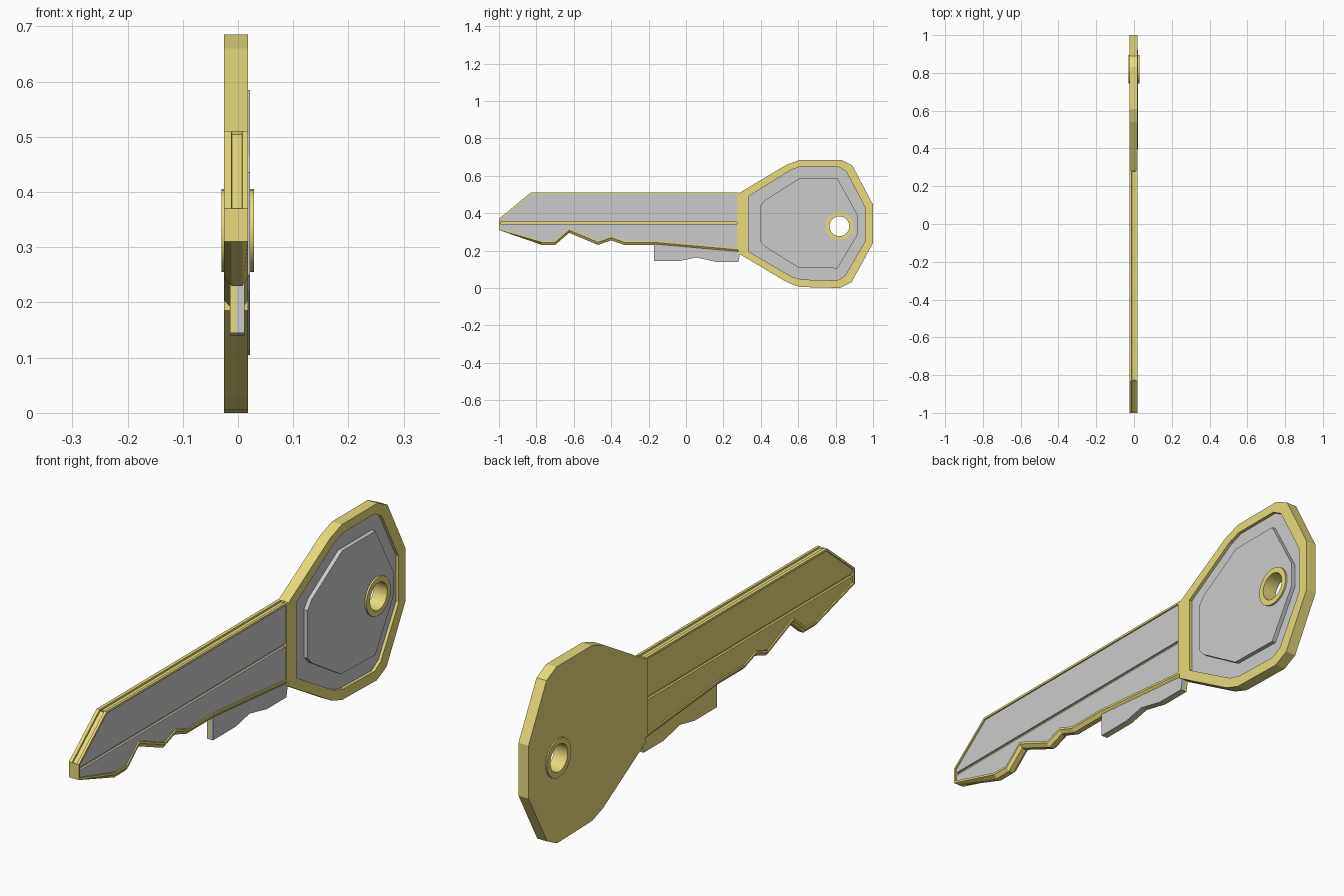
import bpy, bmesh, math
from mathutils import Vector

if "Cube" in bpy.data.objects:
    bpy.data.objects.remove(bpy.data.objects["Cube"])

brass = bpy.data.materials.new("brass")
brass.diffuse_color = (0.8, 0.7, 0.2, 1)
brass.use_nodes = True
brass.node_tree.nodes["Principled BSDF"].inputs["Base Color"].default_value = brass.diffuse_color


def loft(name, loops, mat=None, closed=False, slots=()):
    """Join (x, outline) loops along x; slots = (loop, edge) quads to sink."""
    bm = bmesh.new()
    rows = [[bm.verts.new((x, y, z)) for y, z in pts] for x, pts in loops]
    n = len(rows[0])
    quads = {}
    pairs = len(rows) if closed else len(rows) - 1
    for i in range(pairs):
        a, b = rows[i], rows[(i + 1) % len(rows)]
        for j in range(n):
            k = (j + 1) % n
            quads[i, j] = bm.faces.new((a[j], a[k], b[k], b[j]))
    if not closed:
        bm.faces.new(rows[0])
        bm.faces.new(rows[-1])
    bmesh.ops.recalc_face_normals(bm, faces=bm.faces[:])
    if slots:
        bm.normal_update()
        bmesh.ops.inset_individual(bm, faces=[quads[s] for s in slots],
                                   thickness=0.0015, depth=-0.006)
    me = bpy.data.meshes.new(name)
    bm.to_mesh(me)
    bm.free()
    ob = bpy.data.objects.new(name, me)
    bpy.context.collection.objects.link(ob)
    if mat:
        me.materials.append(mat)
    return ob


def plate(name, pts, x0, x1, mat=None):
    return loft(name, [(x0, pts), (x1, pts)], mat)


def inset(pts, d):
    """Mitred inward offset of a clockwise outline."""
    out = []
    for i, p in enumerate(pts):
        p = Vector(p)
        e1 = (p - Vector(pts[i - 1])).normalized()
        e2 = (Vector(pts[(i + 1) % len(pts)]) - p).normalized()
        n1, n2 = Vector((e1.y, -e1.x)), Vector((e2.y, -e2.x))
        out.append(tuple(p + (n1 + n2) * d / (1 + n1.dot(n2))))
    return out


def circle(r, n=24, cy=0.82, cz=0.33):
    return [(cy + r * math.cos(2 * math.pi * i / n),
             cz + r * math.sin(2 * math.pi * i / n)) for i in range(n)]


# blade: rimmed recess on both faces, thinned teeth, slots in spine and tip
edge = [(-1, 0.31), (-1, 0.37), (-0.83, 0.51), (0.28, 0.51), (0.28, 0.19),
        (-0.17, 0.23), (-0.33, 0.23), (-0.4, 0.255), (-0.47, 0.23),
        (-0.625, 0.295), (-0.7, 0.23), (-0.77, 0.23)]
rim = [(y, z + (0.014 if i > 3 else 0)) for i, (y, z) in enumerate(edge)]
well = inset(rim, 0.008)
loft("blade", [(-0.011, well), (-0.025, well), (-0.025, rim), (-0.012, edge),
               (0.008, edge), (0.018, rim), (0.018, well), (0.004, well)],
     brass, slots=[(3, 1), (3, 2)])

# panels in the recess, leaving a long groove between them, and the deep bit
upper = [(well[1][0], 0.352), *well[1:4], (well[3][0], 0.352)]
lower = [well[0], (well[0][0], 0.341), (well[4][0], 0.341), *well[4:]]
bit = [(-0.17, 0.25), (0.28, 0.21), (0.29, 0.19), (0.28, 0.14), (0.16, 0.14),
       (0.055, 0.163), (-0.03, 0.145), (-0.17, 0.145)]
for side, x0, x1, mid, bx, mat in (
        ("right", 0.003, 0.0125, -0.003, 0.0115, None),
        ("left", -0.01, -0.0195, -0.003, -0.0145, brass)):
    plate("upper_panel_" + side, upper, x0, x1, mat)
    plate("lower_panel_" + side, lower, x0, x1, mat)
    plate("blade_bit_" + side, bit, mid, bx, mat)

# bow: rimmed body, recessed floor and raised plate
outer = [(0.28, 0.505), (0.54, 0.66), (0.61, 0.685), (0.83, 0.685),
         (0.89, 0.655), (1, 0.445), (1, 0.24), (0.885, 0.03), (0.825, 0),
         (0.61, 0.005), (0.545, 0.028), (0.28, 0.185)]
inner = [(0.335, 0.49), (0.56, 0.63), (0.615, 0.65), (0.81, 0.65),
         (0.855, 0.625), (0.958, 0.43), (0.958, 0.25), (0.85, 0.065),
         (0.81, 0.04), (0.62, 0.045), (0.565, 0.06), (0.335, 0.195)]
raised = [(0.395, 0.25), (0.395, 0.435), (0.42, 0.468), (0.605, 0.585),
          (0.81, 0.585), (0.92, 0.385), (0.92, 0.29), (0.81, 0.105),
          (0.6, 0.11), (0.42, 0.222)]
bow_parts = [
    loft("bow", [(-0.025, outer), (0.018, outer), (0.018, inner),
                 (0.002, inner)], brass),
    plate("bow_floor", inner, 0.001, 0.006),
    plate("bow_plate", raised, 0.004, 0.022)]

# hole through the bow
cutter = plate("hole_cutter", circle(0.063), -0.1, 0.1)
cutter.hide_render = True
for ob in bow_parts:
    mod = ob.modifiers.new("hole", 'BOOLEAN')
    mod.operation = 'DIFFERENCE'
    mod.solver = 'EXACT'
    mod.object = cutter
    bpy.context.view_layer.objects.active = ob
    bpy.ops.object.modifier_apply(modifier=mod.name)
bpy.data.objects.remove(cutter)

# eyelet ring lining the hole
big, small = circle(0.075), circle(0.053)
ring = loft("eyelet", [(-0.03, small), (-0.03, big), (0.029, big),
                       (0.029, small)], brass, closed=True)
bpy.ops.object.select_all(action='DESELECT')
ring.select_set(True)
bpy.context.view_layer.objects.active = ring
bpy.ops.object.shade_smooth_by_angle()
